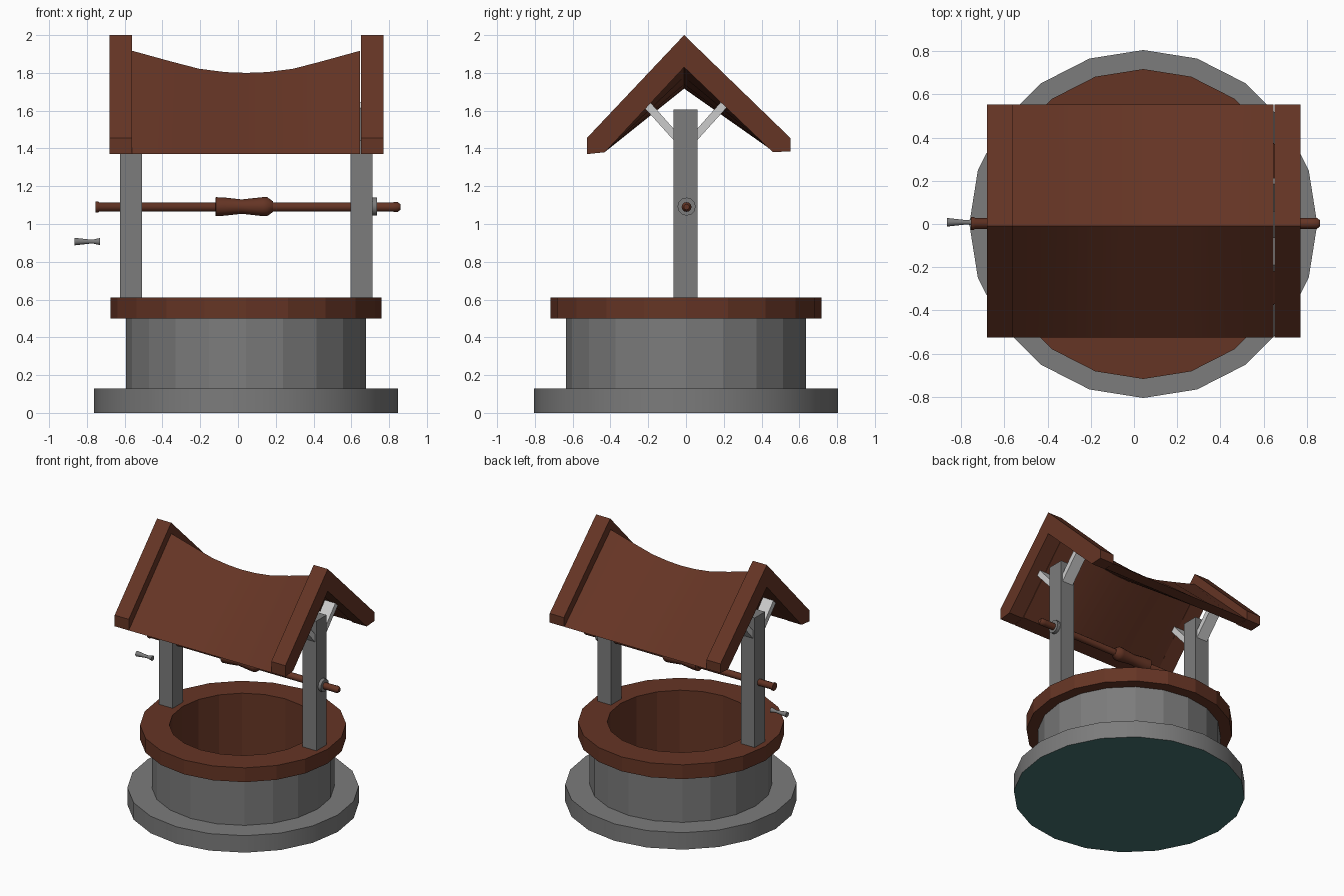
import bpy, bmesh, math

if "Cube" in bpy.data.objects:
    bpy.data.objects.remove(bpy.data.objects["Cube"])


def material(name, rgb):
    m = bpy.data.materials.new(name)
    m.diffuse_color = (*rgb, 1)
    m.use_nodes = True
    m.node_tree.nodes["Principled BSDF"].inputs["Base Color"].default_value = m.diffuse_color
    return m


WOOD = material("wood", (0.13, 0.035, 0.018))
STONE = material("stone", (0.2, 0.2, 0.2))
PALE = material("pale_grey", (0.6, 0.6, 0.6))
WATER = material("water", (0.06, 0.17, 0.16))
CX = 0.043  # centre of the well and roof


def loft(name, rings, mat, caps=True, loop=False, smooth=None):
    """Skin a list of closed point rings, capped or looped back to the start."""
    bm = bmesh.new()
    vs = [[bm.verts.new(p) for p in r] for r in rings]
    n = len(vs[0])
    pairs = list(zip(vs, vs[1:])) + ([(vs[-1], vs[0])] if loop else [])
    for a, b in pairs:
        for i in range(n):
            j = (i + 1) % n
            bm.faces.new((a[i], a[j], b[j], b[i]))
    if caps and not loop:
        bm.faces.new(vs[0][::-1])
        if len(vs) > 1:
            bm.faces.new(vs[-1])
    bmesh.ops.recalc_face_normals(bm, faces=bm.faces)
    me = bpy.data.meshes.new(name)
    bm.to_mesh(me)
    bm.free()
    me.materials.append(mat)
    ob = bpy.data.objects.new(name, me)
    bpy.context.collection.objects.link(ob)
    if smooth:
        bpy.ops.object.select_all(action='DESELECT')
        bpy.context.view_layer.objects.active = ob
        ob.select_set(True)
        bpy.ops.object.shade_smooth_by_angle(angle=math.radians(smooth))
    return ob


def circle(r, n):
    return [(r * math.cos(math.tau * i / n), r * math.sin(math.tau * i / n)) for i in range(n)]


def upright(name, profile, mat, **kw):
    """Twenty-sided turning about the well axis; profile is (radius, z)."""
    return loft(name, [[(CX + a, b, z) for a, b in circle(r, 20)] for r, z in profile], mat, **kw)


def spindle(name, profile, z, mat, y=0.003):
    """Turning along x; profile is (radius, x)."""
    return loft(name, [[(x, y + a, z + b) for a, b in circle(r, 12)] for r, x in profile],
                mat, smooth=40)


def prism(name, x0, x1, yz, mat):
    return loft(name, [[(x, y, z) for y, z in yz] for x in (x0, x1)], mat)


# Well body
upright("base_step", [(.805, 0), (.805, .13), (.53, .13)], STONE, caps=False, smooth=30)
upright("stone_wall", [(.635, .13), (.635, .5), (.53, .5), (.53, .13)], STONE, loop=True)
upright("rim_and_lining", [(.717, .5), (.717, .61), (.513, .61), (.513, .01), (.53, .01), (.53, .5)],
        WOOD, loop=True)
# Water closing the bottom
loft("water", [[(CX + a, b, 0) for a, b in circle(.805, 20)][::-1]], WATER)

# Posts with a pair of roof braces each
for side, x in (("left", -.567), ("right", .653)):
    prism(side + "_post", x - .058, x + .058,
          [(-.065, .6), (.06, .6), (.06, 1.605), (-.065, 1.605)], STONE)
    for tag, s in (("front", -1), ("back", 1)):
        yz = [(s * y - .003, z) for y, z in ((.05, 1.43), (.05, 1.49), (.187, 1.645), (.217, 1.615))]
        prism(f"{side}_{tag}_brace", x - .045, x + .045, yz, PALE)

# Axle with turned drum, bearing collar and crank grip
spindle("axle", [(.03, -.755), (.03, -.742), (.025, -.735), (.025, .82), (.026, .845), (.015, .86)],
        1.09, WOOD)
spindle("rope_drum", [(.045, -.12), (.05, -.117), (.048, -.07), (.038, .02), (.05, .13),
                      (.05, .155), (.028, .185)], 1.092, WOOD)
spindle("bearing_collar", [(.048, .705), (.048, .735)], 1.092, STONE)
spindle("crank_grip", [(.02, -.865), (.011, -.785), (.011, -.765), (.019, -.73)], .907, STONE, .008)

# Roof gable beams
beam = [(-.525, 1.37), (-.525, 1.455), (-.01, 2), (.553, 1.455), (.553, 1.385),
        (.46, 1.38), (-.01, 1.83), (-.43, 1.38)]
prism("left_gable_beam", -.68, -.56, beam, WOOD)
prism("right_gable_beam", .65, .77, beam, WOOD)

# Sagging roof panel, lofted between the beams
half = [(.603, 1.917), (.4, 1.861), (.25, 1.822), (.11, 1.804)]
ridge = [(-d, z) for d, z in half] + [(0, 1.8)] + half[::-1]
rings = [[(CX + d, y, z) for y, z in ((-.525, 1.37), (-.01, r), (.553, 1.385),
                                      (.455, 1.39), (-.01, r - .083), (-.425, 1.385))]
         for d, r in ridge]
loft("roof_panel", rings, WOOD, smooth=30)
